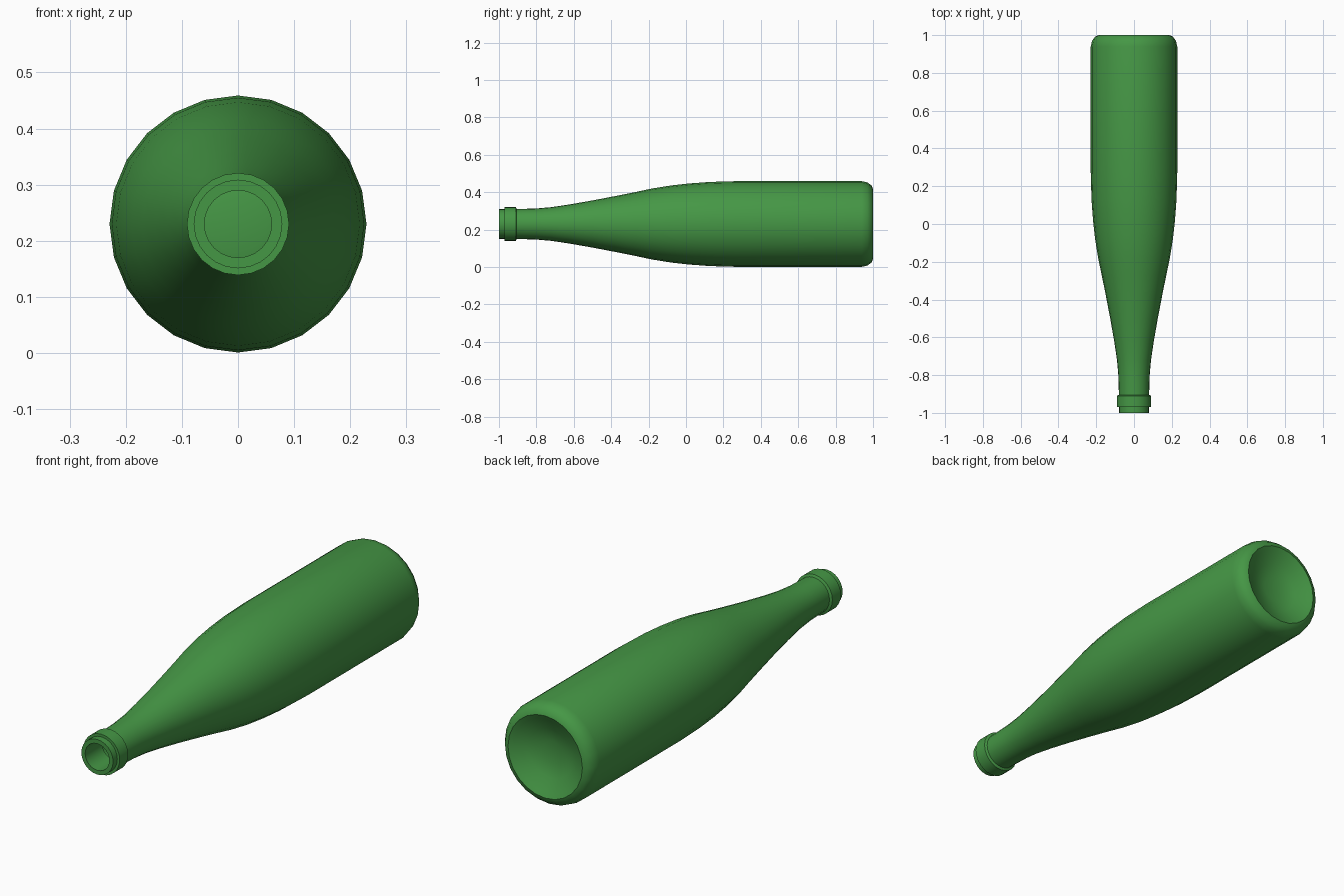
import bpy, bmesh, math

if "Cube" in bpy.data.objects:
    bpy.data.objects.remove(bpy.data.objects["Cube"])

SIDES = 24
AXIS_Z = 0.23

# Outline as (radius, y): inside of the mouth, lip, collar, neck, shoulder, body, base
PROFILE = [
    (0.060, -0.88), (0.060, -1.00),
    (0.079, -1.00), (0.079, -0.97),
    (0.091, -0.97), (0.091, -0.91), (0.080, -0.905),
    (0.083, -0.80), (0.090, -0.72), (0.105, -0.62), (0.126, -0.50),
    (0.149, -0.38), (0.171, -0.27), (0.190, -0.18), (0.206, -0.08),
    (0.217, 0.02), (0.225, 0.13), (0.229, 0.27),
    (0.229, 0.94), (0.222, 0.97), (0.205, 0.993), (0.185, 1.00),
    (0.165, 0.99), (0.110, 0.96), (0.050, 0.945),
]

bm = bmesh.new()
rings = []
for r, y in PROFILE:
    ring = []
    for i in range(SIDES):
        a = 2 * math.pi * i / SIDES
        ring.append(bm.verts.new((r * math.sin(a), y, AXIS_Z + r * math.cos(a))))
    rings.append(ring)

# Skin between neighbouring rings
for a, b in zip(rings, rings[1:]):
    for i in range(SIDES):
        j = (i + 1) % SIDES
        bm.faces.new((a[i], a[j], b[j], b[i]))

# Close the hollow base
bm.faces.new(rings[-1])
bmesh.ops.recalc_face_normals(bm, faces=bm.faces)

mesh = bpy.data.meshes.new("bottle")
bm.to_mesh(mesh)
bm.free()
bottle = bpy.data.objects.new("bottle", mesh)
bpy.context.collection.objects.link(bottle)

# Green glass
glass = bpy.data.materials.new("green_glass")
glass.diffuse_color = (0.06, 0.31, 0.06, 1)
glass.use_nodes = True
glass.node_tree.nodes["Principled BSDF"].inputs["Base Color"].default_value = glass.diffuse_color
mesh.materials.append(glass)

bpy.context.view_layer.objects.active = bottle
bottle.select_set(True)
bpy.ops.object.shade_smooth_by_angle(angle=math.radians(35))
